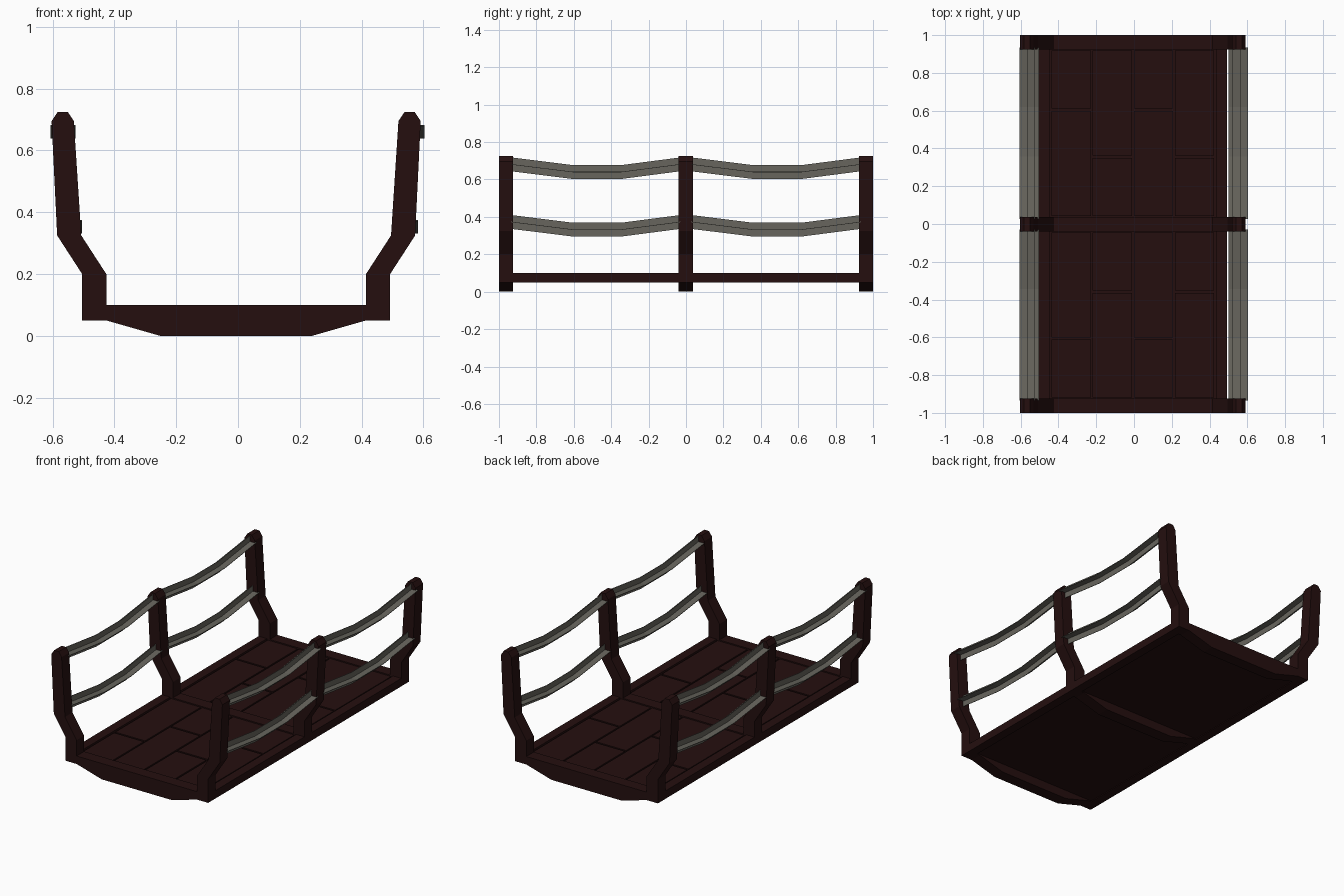
import bpy, bmesh

if "Cube" in bpy.data.objects:
    bpy.data.objects.remove(bpy.data.objects["Cube"])

CX = -0.006          # timber frame is slightly left of centre


def material(name, rgb):
    m = bpy.data.materials.new(name)
    m.diffuse_color = (*rgb, 1)
    m.use_nodes = True
    m.node_tree.nodes["Principled BSDF"].inputs["Base Color"].default_value = m.diffuse_color
    return m


WOOD = material("dark_wood", (0.018, 0.0048, 0.0048))
ROPE = material("grey_rope", (0.135, 0.13, 0.11))


def finish(bm, name, mat):
    bmesh.ops.recalc_face_normals(bm, faces=bm.faces)
    me = bpy.data.meshes.new(name)
    bm.to_mesh(me)
    bm.free()
    me.materials.append(mat)
    ob = bpy.data.objects.new(name, me)
    bpy.context.collection.objects.link(ob)
    return ob


def box(name, x0, x1, y0, y1, z0, z1, mat=WOOD):
    bm = bmesh.new()
    bmesh.ops.create_cube(bm, size=1)
    for v in bm.verts:
        v.co.x = x1 if v.co.x > 0 else x0
        v.co.y = y1 if v.co.y > 0 else y0
        v.co.z = z1 if v.co.z > 0 else z0
    return finish(bm, name, mat)


def extrude_y(name, profile, y0, y1):
    bm = bmesh.new()
    f = bm.faces.new([bm.verts.new((x, y0, z)) for x, z in profile])
    r = bmesh.ops.extrude_face_region(bm, geom=[f])
    for g in r["geom"]:
        if isinstance(g, bmesh.types.BMVert):
            g.co.y = y1
    return finish(bm, name, WOOD)


# U-shaped frames: cross beam plus two bent posts
half = [(0.245, 0), (0.42, 0.05), (0.498, 0.05), (0.498, 0.2), (0.579, 0.325),
        (0.597, 0.695), (0.577, 0.725), (0.545, 0.725), (0.525, 0.695),
        (0.501, 0.325), (0.42, 0.2), (0.42, 0.1)]
profile = [(CX + x, z) for x, z in half] + [(CX - x, z) for x, z in reversed(half)]
for name, y0, y1 in (("front", -1, -0.925), ("middle", -0.04, 0.037), ("back", 0.925, 1)):
    extrude_y(name + "_frame", profile, y0, y1)

# Deck: side beams, underlay and staggered planks in each bay
bays = ((-0.925, -0.04), (0.037, 0.925))
for b, (y0, y1) in enumerate(bays):
    box(f"deck_base_{b}", CX - 0.44, CX + 0.44, y0, y1, 0.055, 0.086)
    for s in (-1, 1):
        xs = sorted((CX + s * 0.44, CX + s * 0.498))
        box(f"side_beam_{b}_{s}", *xs, y0, y1, 0.05, 0.1)
    w = 0.87 / 4
    for i in range(4):
        cut = y0 + (y1 - y0) * (0.36, 0.64)[(i + b) % 2]
        xa = CX - 0.435 + i * w
        for j, (ya, yb) in enumerate(((y0, cut), (cut, y1))):
            box(f"deck_plank_{b}_{i}_{j}", xa + 0.005, xa + w - 0.005,
                ya + 0.006, yb - 0.006, 0.08, 0.096)


# Sagging ropes: thin crossed strips following a path in yz
def strip(name, path, x, hx, hz):
    bm = bmesh.new()
    rings = [[bm.verts.new((x + a * hx, y, z + c * hz))
              for a, c in ((-1, -1), (1, -1), (1, 1), (-1, 1))] for y, z in path]
    for p, q in zip(rings, rings[1:]):
        for k in range(4):
            n = (k + 1) % 4
            bm.faces.new((p[k], p[n], q[n], q[k]))
    bm.faces.new(rings[0])
    bm.faces.new(rings[-1])
    finish(bm, name, ROPE)


for b, (y0, y1) in enumerate(bays):
    L = y1 - y0
    for level, zc, xc in (("lower", 0.37, 0.541), ("upper", 0.678, 0.562)):
        path = [(y0 - 0.01, zc + 0.003), (y0 + 0.36 * L, zc - 0.038),
                (y0 + 0.655 * L, zc - 0.038), (y1 + 0.01, zc + 0.003)]
        for side, s, off in (("left", -1, -0.004), ("right", 1, 0.0)):
            x = s * xc + off
            strip(f"{level}_rope_flat_{side}_{b}", path, x, 0.041, 0.0015)
            strip(f"{level}_rope_upright_{side}_{b}", path, x, 0.0015, 0.037)
